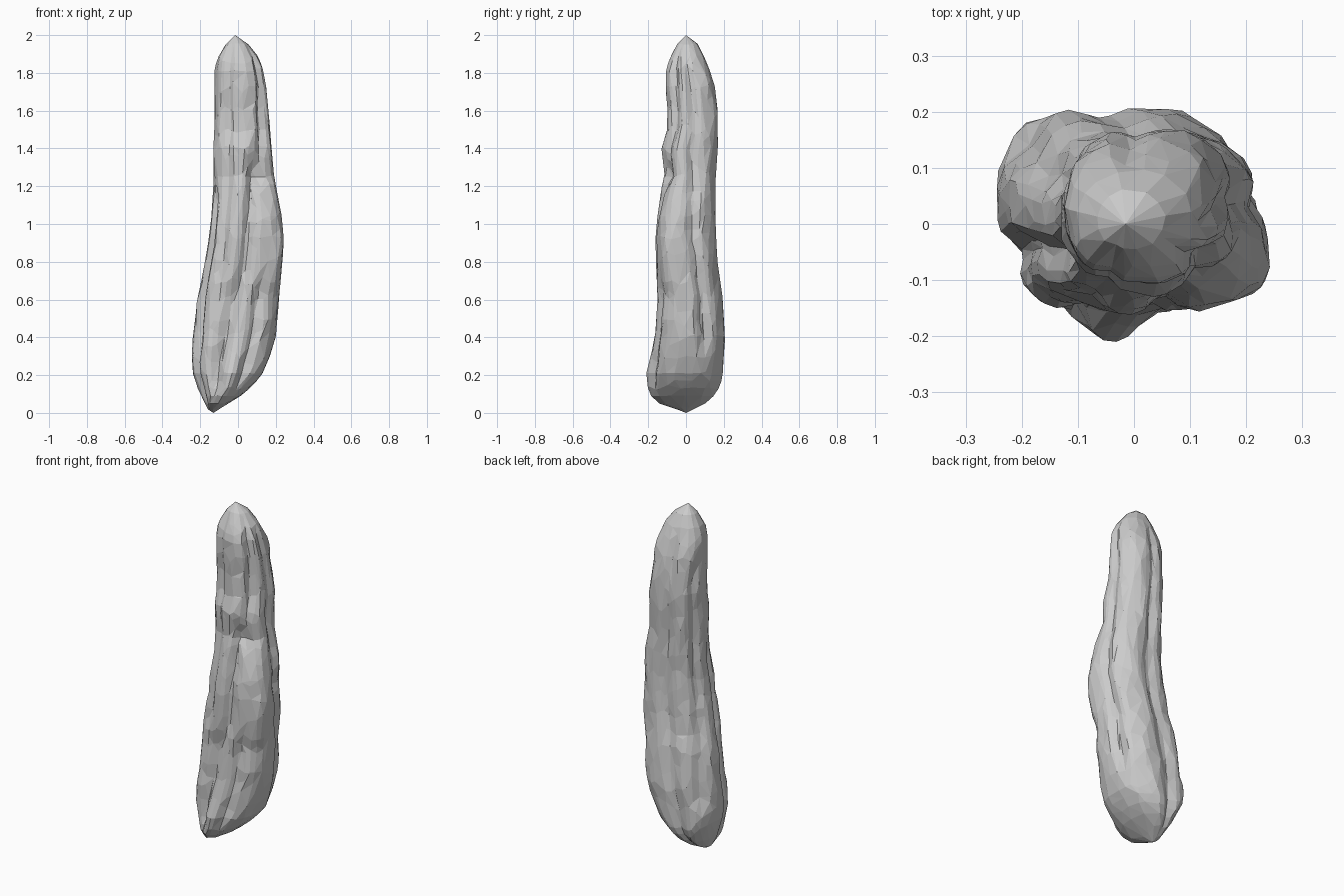
import bpy, bmesh, math, random
from mathutils import noise

if "Cube" in bpy.data.objects:
    bpy.data.objects.remove(bpy.data.objects["Cube"])

random.seed(4)

# silhouette extents: z, x min, x max, y min, y max
PROFILE = [
    (0.02, -0.16, -0.10, -0.05, 0.04), (0.05, -0.175, -0.05, -0.14, 0.10),
    (0.10, -0.20, 0.03, -0.195, 0.16), (0.15, -0.22, 0.085, -0.205, 0.185),
    (0.21, -0.238, 0.13, -0.21, 0.195), (0.30, -0.245, 0.17, -0.187, 0.20),
    (0.40, -0.24, 0.20, -0.165, 0.207), (0.60, -0.215, 0.217, -0.15, 0.195),
    (0.80, -0.175, 0.235, -0.16, 0.167), (0.92, -0.155, 0.243, -0.162, 0.16),
    (1.05, -0.14, 0.23, -0.15, 0.155), (1.20, -0.13, 0.20, -0.128, 0.157),
    (1.26, -0.13, 0.19, -0.112, 0.158), (1.40, -0.13, 0.177, -0.13, 0.168),
    (1.50, -0.125, 0.17, -0.10, 0.168), (1.60, -0.125, 0.162, -0.097, 0.167),
    (1.72, -0.125, 0.15, -0.107, 0.155), (1.83, -0.123, 0.13, -0.105, 0.12),
    (1.90, -0.098, 0.10, -0.075, 0.09), (1.955, -0.062, 0.05, -0.045, 0.06),
]
# lengthwise creases: depth, width in degrees, [(z, angle)] from top down
GROOVES = [
    (0.22, 11, [(1.27, -72), (1.0, -86), (0.75, -86), (0.55, -100), (0.2, -110)]),
    (0.20, 11, [(1.85, -38), (1.5, -48), (1.25, -58)]),
    (0.12, 9, [(1.9, -115), (1.4, -120), (1.0, -128), (0.8, -125)]),
    (0.20, 11, [(1.1, -160), (0.6, -158), (0.08, -158)]),
    (0.12, 9, [(0.65, -58), (0.2, -65)]),
    (0.14, 12, [(1.75, 100), (0.9, 95), (0.1, 103)]),
    (0.12, 11, [(1.6, 155), (0.9, 150), (0.4, 140)]),
    (0.14, 11, [(1.8, 0), (1.2, 8), (0.7, 20), (0.4, 25)]),
]
# broad swellings and hollows: amount, angle, angle width, z, z width
BUMPS = [
    (-0.14, -55, 24, 1.26, 0.04),   # pit where the upper front strand ends
    (0.12, -33, 20, 0.9, 0.3),      # right strand
    (-0.08, -132, 25, 0.2, 0.25),   # beside the foot
    (0.10, 130, 28, 0.25, 0.3),     # back left lobe
    (0.10, -85, 15, 0.15, 0.12),    # front foot
]


def lerp_rows(rows, z):
    """Interpolate table rows, sorted by rising z."""
    for a, b in zip(rows, rows[1:]):
        if a[0] <= z <= b[0]:
            t = (z - a[0]) / (b[0] - a[0])
            return [p + (q - p) * t for p, q in zip(a[1:], b[1:])]
    return rows[0][1:] if z < rows[0][0] else rows[-1][1:]


def turn(ang, ref):
    """Signed difference in degrees."""
    return (math.degrees(ang) - ref + 180) % 360 - 180


def radius(ang, z):
    """Relative radius of the rounded section with its creases."""
    c, s = abs(math.cos(ang)), abs(math.sin(ang))
    r = (c ** 2.3 + s ** 2.3) ** (-1 / 2.3)
    for depth, width, path in GROOVES:
        rows = path[::-1]
        d = turn(ang, lerp_rows(rows, z)[0]) / width
        out = max(0, rows[0][0] - z, z - rows[-1][0]) / 0.08
        r -= depth * math.exp(-d * d - out * out)
    for amount, ref, width, zc, zw in BUMPS:
        r += amount * math.exp(-(turn(ang, ref) / width) ** 2 - ((z - zc) / zw) ** 2)
    # gentle lumps
    r += 0.05 * noise.noise((3 * math.cos(ang), 3 * math.sin(ang), z * 7))
    return r + random.uniform(-0.008, 0.008)


def fit(values, lo, hi):
    a, b = min(values), max(values)
    return [lo + (v - a) / (b - a) * (hi - lo) for v in values]


# stacked sections of the knobbly body
SEG = 56
levels = [0.02, 0.035] + [0.05 + 0.04 * i for i in range(48)] + [1.955]
bm = bmesh.new()
rings = []
for z in levels:
    x0, x1, y0, y1 = lerp_rows(PROFILE, z)
    pts = []
    for i in range(SEG):
        a = 2 * math.pi * i / SEG
        r = radius(a, z)
        pts.append((r * math.cos(a), r * math.sin(a)))
    xs = fit([p[0] for p in pts], x0, x1)
    ys = fit([p[1] for p in pts], y0, y1)
    rings.append([bm.verts.new((x, y, z)) for x, y in zip(xs, ys)])
for a, b in zip(rings, rings[1:]):
    for i in range(SEG):
        j = (i + 1) % SEG
        bm.faces.new((a[i], a[j], b[j], b[i]))

# blunt ends
low = bm.verts.new((-0.13, 0, 0))
top = bm.verts.new((-0.015, 0, 2.0))
for i in range(SEG):
    j = (i + 1) % SEG
    bm.faces.new((low, rings[0][j], rings[0][i]))
    bm.faces.new((top, rings[-1][i], rings[-1][j]))
bmesh.ops.recalc_face_normals(bm, faces=bm.faces)
mesh = bpy.data.meshes.new("knobbly_body")
bm.to_mesh(mesh)
bm.free()
body = bpy.data.objects.new("knobbly_body", mesh)
bpy.context.collection.objects.link(body)

# irregular low-poly facets
dec = body.modifiers.new("facets", 'DECIMATE')
dec.ratio = 0.25
